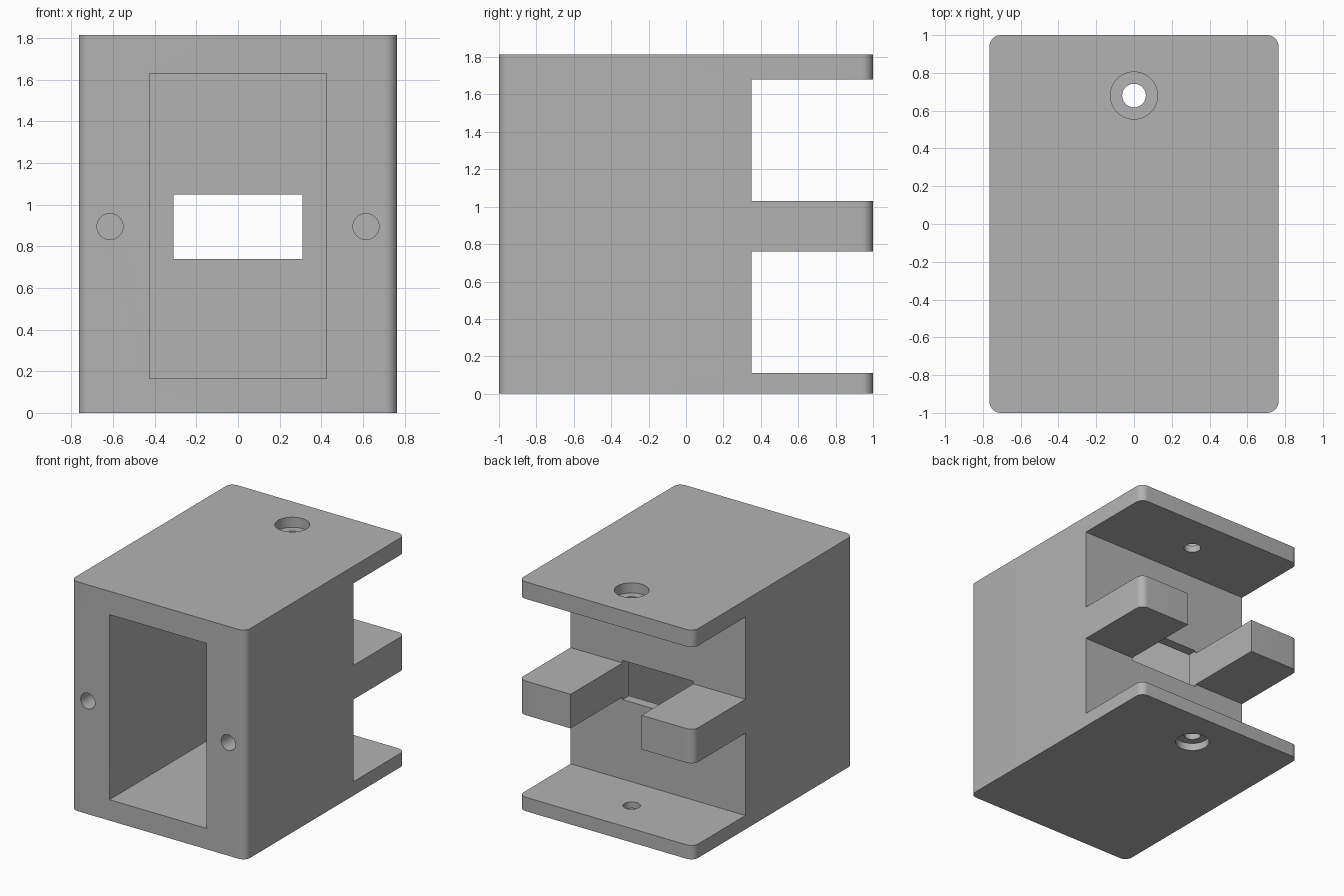
import bpy, bmesh, math

cube = bpy.data.objects.get("Cube")
if cube:
    bpy.data.objects.remove(cube, do_unlink=True)

grey = bpy.data.materials.new("plain grey")
grey.use_nodes = True
colour = (0.45, 0.45, 0.45, 1)
grey.diffuse_color = colour
grey.node_tree.nodes["Principled BSDF"].inputs["Base Color"].default_value = colour

W, D, H = 0.765, 1.0, 1.815   # half width, half depth, height
OVER = 0.1                    # how far cutters overshoot the surface


def finish(name, bm):
    mesh = bpy.data.meshes.new(name)
    bm.to_mesh(mesh)
    bm.free()
    mesh.materials.append(grey)
    obj = bpy.data.objects.new(name, mesh)
    bpy.context.collection.objects.link(obj)
    return obj


def box(name, x, y, z, radius=0):
    """Box from (min, max) ranges, with optional rounded upright edges."""
    bm = bmesh.new()
    bmesh.ops.create_cube(bm, size=1)
    for v in bm.verts:
        for i, (lo, hi) in enumerate((x, y, z)):
            v.co[i] = hi if v.co[i] > 0 else lo
    if radius:
        upright = [e for e in bm.edges
                   if abs(e.verts[0].co.z - e.verts[1].co.z) > 0.1]
        bmesh.ops.bevel(bm, geom=upright, offset=radius, segments=8,
                        profile=0.5, affect='EDGES')
    return finish(name, bm)


def rod(name, radius, length, centre, along_y=False):
    bm = bmesh.new()
    bmesh.ops.create_cone(bm, cap_ends=True, segments=48, radius1=radius,
                          radius2=radius, depth=length)
    obj = finish(name, bm)
    obj.location = centre
    if along_y:
        obj.rotation_euler.x = math.pi / 2
    return obj


# Housing block with rounded upright corners
housing = box("housing", (-W, W), (-D, D), (0, H), radius=0.06)

# Rear slots leave a base plate, a middle bar and a top plate
slot_y = 0.35
cutters = [
    box("lower_slot", (-1, 1), (slot_y, D + OVER), (0.11, 0.76)),
    box("upper_slot", (-1, 1), (slot_y, D + OVER), (1.03, 1.68)),
    # Deep front pocket and the window that splits the middle bar
    box("front_pocket", (-0.425, 0.425), (-D - OVER, 0.27), (0.165, 1.63)),
    box("rear_window", (-0.31, 0.31), (0, D + OVER), (0.74, 1.05)),
    # Pin hole through both plates, counterbored from outside
    rod("pin_hole", 0.0625, H + 2 * OVER, (0, 0.68, H / 2)),
    rod("top_counterbore", 0.125, 0.16, (0, 0.68, H)),
    rod("base_counterbore", 0.125, 0.12, (0, 0.68, 0)),
]
# Blind screw holes either side of the pocket
for side, sign in (("left", 1), ("right", -1)):
    cutters.append(rod(side + "_screw_hole", 0.0625, 0.8,
                       (sign * 0.615, -D, 0.895), along_y=True))

bpy.context.view_layer.objects.active = housing
for cutter in cutters:
    cutter.hide_render = True
    mod = housing.modifiers.new(cutter.name, 'BOOLEAN')
    mod.operation = 'DIFFERENCE'
    mod.solver = 'EXACT'
    mod.object = cutter
    bpy.ops.object.modifier_apply(modifier=mod.name)
for cutter in cutters:
    bpy.data.objects.remove(cutter, do_unlink=True)

# Smooth the curved corners and bores, keep the machined edges sharp
bpy.ops.object.select_all(action='DESELECT')
housing.select_set(True)
bpy.ops.object.shade_smooth_by_angle(angle=math.radians(30))
